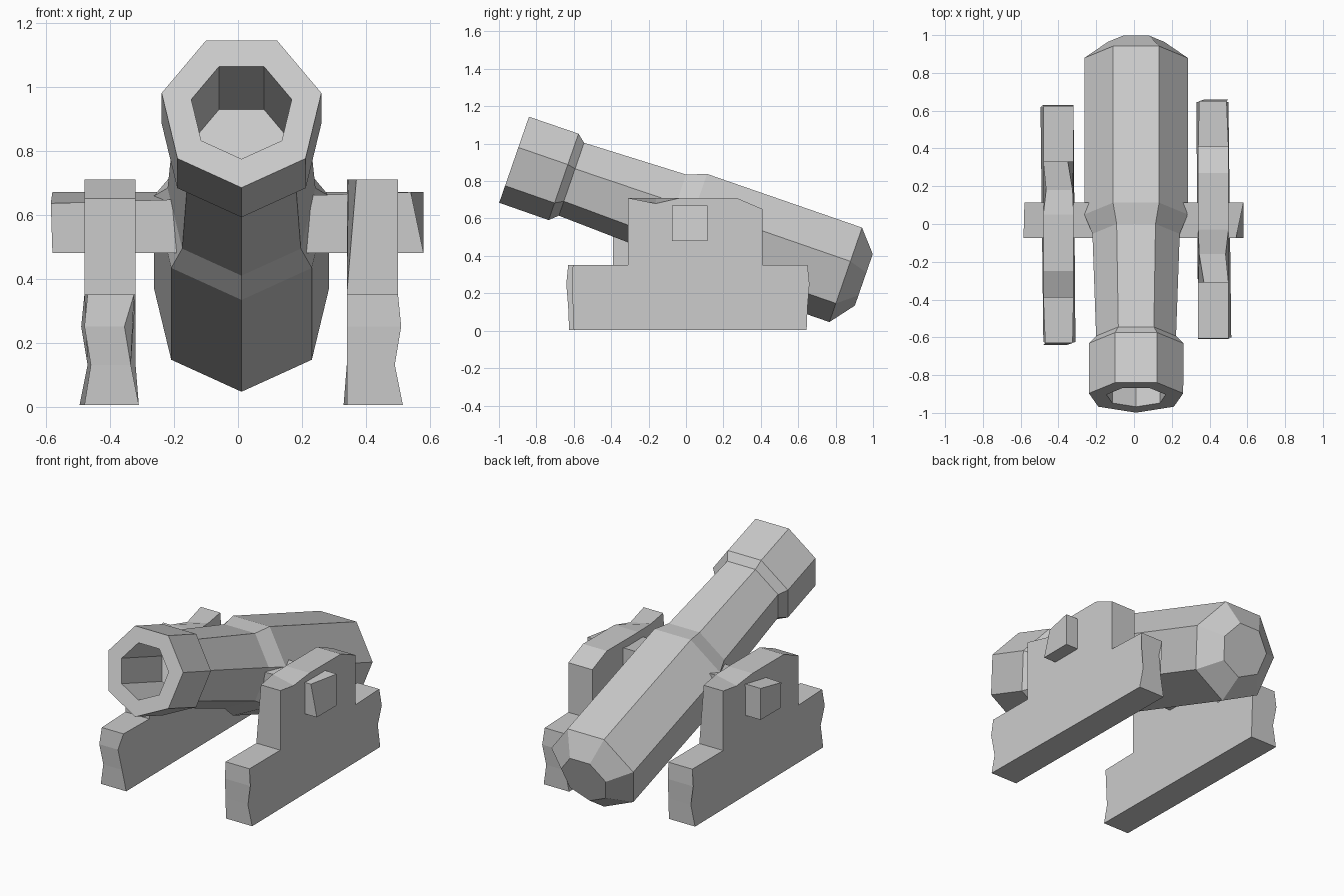
import bpy, bmesh, math
from mathutils import Matrix, Vector

cube = bpy.data.objects.get("Cube")
if cube:
    bpy.data.objects.remove(cube, do_unlink=True)

GREY = (0.6, 0.6, 0.6, 1)
mat = bpy.data.materials.new("plain grey")
mat.use_nodes = True
mat.diffuse_color = GREY
mat.node_tree.nodes["Principled BSDF"].inputs["Base Color"].default_value = GREY


def finish(bm, name):
    bmesh.ops.recalc_face_normals(bm, faces=bm.faces)
    mesh = bpy.data.meshes.new(name)
    bm.to_mesh(mesh)
    bm.free()
    mesh.materials.append(mat)
    ob = bpy.data.objects.new(name, mesh)
    bpy.context.collection.objects.link(ob)
    return ob


def bridge(bm, a, b):
    n = len(a)
    for i in range(n):
        j = (i + 1) % n
        bm.faces.new((a[i], a[j], b[j], b[i]))


# Barrel: seven-sided rings (distance from muzzle, radius), from bore floor to breech
SIDES = 7
rings = [(0.41, 0.161), (0, 0.161), (0, 0.256), (0.28, 0.257), (0.324, 0.217),
         (0.895, 0.237), (1.0, 0.281), (1.877, 0.281), (1.977, 0.153)]
bm = bmesh.new()
loops = []
for s, r in rings:
    angles = [2 * math.pi * i / SIDES for i in range(SIDES)]
    loops.append([bm.verts.new((r * math.sin(a), s, -r * math.cos(a))) for a in angles])
for a, b in zip(loops, loops[1:]):
    bridge(bm, a, b)
bm.faces.new(loops[0])
bm.faces.new(loops[-1])
barrel = finish(bm, "barrel")
barrel.matrix_world = (Matrix.Translation((0.011, -0.915, 0.926))
                       @ Matrix.Rotation(math.radians(-19.1), 4, "X"))

# Trunnion: square cross bar with chipped ends
bm = bmesh.new()
bmesh.ops.create_cube(bm, size=1)
for v in bm.verts:
    v.co = Vector((v.co.x * 1.16, v.co.y * 0.19 + 0.02, v.co.z * 0.19 + 0.575))
    if v.co.y < 0 and v.co.z > 0.6:
        v.co += Vector((-0.04, 0, 0)) if v.co.x > 0 else Vector((-0.005, 0, -0.035))
finish(bm, "trunnion")

# Cheek outline: y, z, inner x, outer x, drop of the outer edge
outline = [(-0.60, 0.005, 0.34, 0.515, 0), (-0.605, 0.13, 0.34, 0.49, 0),
           (-0.61, 0.25, 0.34, 0.51, 0), (-0.605, 0.35, 0.34, 0.50, 0),
           (-0.31, 0.35, 0.34, 0.50, 0), (-0.31, 0.71, 0.37, 0.50, 0),
           (-0.16, 0.71, 0.345, 0.485, 0.03), (-0.03, 0.71, 0.34, 0.50, 0),
           (0.27, 0.71, 0.34, 0.50, 0), (0.41, 0.65, 0.34, 0.50, 0),
           (0.41, 0.35, 0.34, 0.50, 0), (0.65, 0.35, 0.345, 0.49, 0),
           (0.66, 0.25, 0.375, 0.50, 0), (0.65, 0.13, 0.355, 0.48, 0),
           (0.645, 0.005, 0.33, 0.50, 0)]


def cheek(name, turned):
    bm = bmesh.new()
    inner = [bm.verts.new((xi, y, z)) for y, z, xi, xo, d in outline]
    outer = [bm.verts.new((xo, y, z - d)) for y, z, xi, xo, d in outline]
    bridge(bm, inner, outer)
    bm.faces.new(inner)
    bm.faces.new(outer)
    if turned:
        bmesh.ops.rotate(bm, verts=bm.verts, cent=(0.01, 0.01, 0),
                         matrix=Matrix.Rotation(math.pi, 3, "Z"))
    finish(bm, name)


cheek("left_cheek", False)
cheek("right_cheek", True)
